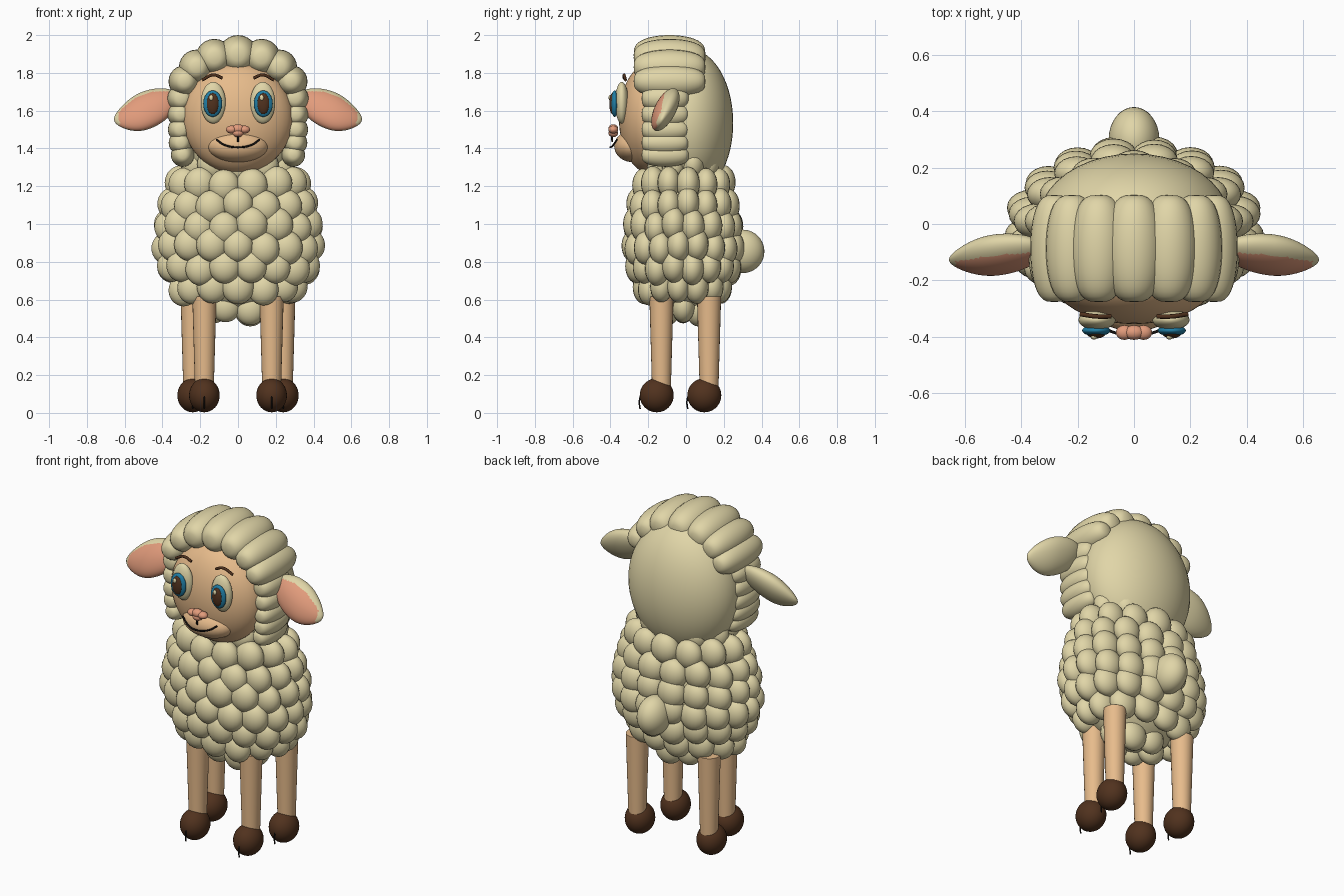
import bpy, bmesh, math, random
from mathutils import Vector

random.seed(4)
if "Cube" in bpy.data.objects:
    bpy.data.objects.remove(bpy.data.objects["Cube"], do_unlink=True)


def material(name, rgb):
    m = bpy.data.materials.new(name)
    m.use_nodes = True
    m.diffuse_color = (*rgb, 1)
    bsdf = next(n for n in m.node_tree.nodes if n.type == "BSDF_PRINCIPLED")
    bsdf.inputs["Base Color"].default_value = (*rgb, 1)
    bsdf.inputs["Roughness"].default_value = 0.8
    return m


WOOL = material("cream wool", (0.75, 0.67, 0.39))
SKIN = material("peach skin", (0.80, 0.50, 0.26))
PINK = material("pink", (0.76, 0.33, 0.20))
BROWN = material("dark brown", (0.082, 0.032, 0.013))
BLUE = material("blue iris", (0.015, 0.21, 0.38))
BLACK = material("black line", (0.01, 0.008, 0.007))


def finish(name, bm, *mats):
    bmesh.ops.recalc_face_normals(bm, faces=bm.faces)
    for f in bm.faces:
        f.smooth = True
    mesh = bpy.data.meshes.new(name)
    bm.to_mesh(mesh)
    bm.free()
    for m in mats:
        mesh.materials.append(m)
    ob = bpy.data.objects.new(name, mesh)
    bpy.context.collection.objects.link(ob)
    return ob


def add_blob(bm, shape, segs=24, rings=16):
    """Add a unit sphere whose points are moved by shape(v)."""
    verts = bmesh.ops.create_uvsphere(bm, u_segments=segs, v_segments=rings, radius=1)["verts"]
    for v in verts:
        v.co = shape(v.co.copy())
    return verts


def ellipsoid(loc, size):
    return lambda v: Vector(loc) + v * Vector(size)


def ball(name, loc, size, mat, segs=32, rings=20):
    bm = bmesh.new()
    add_blob(bm, ellipsoid(loc, size), segs, rings)
    return finish(name, bm, mat)


def tube(name, points, radius, mat):
    """Thin rounded line through the points."""
    cu = bpy.data.curves.new(name, "CURVE")
    cu.dimensions = "3D"
    cu.bevel_depth, cu.bevel_resolution, cu.use_fill_caps = radius, 2, True
    sp = cu.splines.new("BEZIER")
    sp.bezier_points.add(len(points) - 1)
    for bp, p in zip(sp.bezier_points, points):
        bp.co = p
        bp.handle_left_type = bp.handle_right_type = "AUTO"
    tmp = bpy.data.objects.new(name + "_path", cu)
    mesh = bpy.data.meshes.new_from_object(tmp)
    bpy.data.objects.remove(tmp)
    mesh.materials.clear()
    mesh.materials.append(mat)
    ob = bpy.data.objects.new(name, mesh)
    bpy.context.collection.objects.link(ob)


# Body: a core covered by staggered rings of wool lumps
ball("body_core", (0, -0.015, 0.93), (0.37, 0.26, 0.41), WOOL)
bm = bmesh.new()
rings = [(1.31, 0.23), (1.21, 0.305), (1.10, 0.345), (0.99, 0.37),
         (0.88, 0.38), (0.77, 0.355), (0.66, 0.29), (0.56, 0.13)]
for row, (z, radius) in enumerate(rings):
    count = round(math.tau * radius / 0.142)
    for i in range(count):
        a = math.tau * (i + 0.5 * (row % 2)) / count - math.pi / 2
        loc = (radius * math.cos(a), radius * 0.7 * math.sin(a) - 0.015,
               z + random.uniform(-0.012, 0.012))
        grow = random.uniform(0.96, 1.04)
        add_blob(bm, ellipsoid(loc, (0.083 * grow, 0.062 * grow, 0.088 * grow)), 20, 14)
finish("wool_lumps", bm, WOOL)
ball("tail", (0, 0.30, 0.855), (0.09, 0.115, 0.115), WOOL)


# Legs and hooves
def leg(name, x, y):
    bm = bmesh.new()
    ret = bmesh.ops.create_cone(bm, cap_ends=True, segments=24, radius1=0.05,
                                radius2=0.064, depth=0.48)
    bmesh.ops.translate(bm, verts=ret["verts"], vec=(x, y, 0.375))
    ob = finish(name + "_leg", bm, SKIN)
    for p in ob.data.polygons:
        p.use_smooth = len(p.vertices) == 4
    hoof_y = y - 0.025
    ball(name + "_hoof", (x, hoof_y, 0.093), (0.081, 0.09, 0.09), BROWN)
    tube(name + "_hoof_split", [(x, hoof_y - 0.083, 0.10), (x, hoof_y - 0.092, 0.06),
                                (x, hoof_y - 0.088, 0.02)], 0.004, BLACK)


for side, s in (("left", 1), ("right", -1)):
    leg("front_" + side, 0.178 * s, -0.13)
    leg("rear_" + side, 0.24 * s, 0.122)

# Head, with the face set in front of the wool
ball("head_back", (0, 0.01, 1.535), (0.34, 0.24, 0.395), WOOL, 40, 28)
ball("face", (0, -0.19, 1.56), (0.292, 0.165, 0.292), SKIN, 40, 28)
ball("muzzle", (0, -0.28, 1.412), (0.16, 0.1, 0.085), SKIN)


# Wool rolls arching over the head
def roll(x, z, r, mid, half):
    def shape(v):
        thick = max(1 - v.z * v.z, 0) ** 0.5
        k = r * thick ** -0.35 if thick > 1e-4 else 0
        return Vector((x + v.x * k, mid + v.z * half, z + v.y * k))
    return shape


arch = [(0, 1.895, 0.105), (0.125, 1.88, 0.1), (0.22, 1.83, 0.093), (0.283, 1.755, 0.085),
        (0.302, 1.665, 0.072), (0.305, 1.58, 0.068), (0.305, 1.50, 0.066),
        (0.303, 1.43, 0.064), (0.293, 1.365, 0.062)]
bm = bmesh.new()
for i, (x, z, r) in enumerate(arch):
    mid, half = (-0.087, 0.19) if i < 4 else (-0.11, 0.125)
    for s in ((1, -1) if x else (1,)):
        add_blob(bm, roll(x * s, z, r, mid, half), 24, 20)
finish("head_rolls", bm, WOOL)


# Ears: plump tapered leaves with a pink front
def ear(name, s):
    tilt = math.radians(-19)

    def shape(v):
        taper = 1 - 0.3 * max(v.x, 0) ** 2
        along = 0.178 * v.x
        up = (0.092 if v.z > 0 else 0.108) * v.z * taper
        y = -0.108 - 0.02 * v.x + 0.38 * up + 0.062 * v.y * taper
        x = 0.488 + along * math.cos(tilt) - up * math.sin(tilt) * 0.4
        return Vector((s * x, y, 1.61 + along * math.sin(tilt) + up))

    bm = bmesh.new()
    verts = add_blob(bm, lambda v: v, 48, 36)
    for f in bm.faces:
        c = f.calc_center_median()
        f.material_index = int(c.y < -0.25 - 0.35 * max(c.z, 0) and c.x < 0.84)
    for v in verts:
        v.co = shape(v.co.copy())
    finish(name, bm, WOOL, PINK)


# Paired face parts
for side, s in (("left", 1), ("right", -1)):
    ear(side + "_ear", s)
    ball(side + "_eye", (0.131 * s, -0.34, 1.642), (0.066, 0.036, 0.11), WOOL)
    ball(side + "_iris", (0.134 * s, -0.378, 1.637), (0.05, 0.02, 0.07), BLUE)
    ball(side + "_pupil", (0.134 * s, -0.388, 1.637), (0.033, 0.018, 0.056), BROWN)
    ball(side + "_eye_glint", (0.134 * s - 0.008, -0.402, 1.668), (0.011, 0.008, 0.015), WOOL, 16, 10)
    tube(side + "_brow", [(0.082 * s, -0.328, 1.772), (0.13 * s, -0.328, 1.789),
                          (0.19 * s, -0.32, 1.762)], 0.008, BROWN)

# Nose and mouth
bm = bmesh.new()
for x, z, w, h in ((-0.034, 1.5, 0.03, 0.021), (0.034, 1.5, 0.03, 0.021),
                   (0, 1.503, 0.036, 0.025), (0, 1.482, 0.03, 0.022)):
    add_blob(bm, ellipsoid((x, -0.385, z), (w, 0.026, h)))
finish("nose", bm, PINK)
tube("nose_line", [(0, -0.395, 1.48), (0, -0.39, 1.435)], 0.005, BLACK)
tube("smile", [(-0.115, -0.365, 1.447), (-0.07, -0.385, 1.418), (0, -0.4, 1.406),
               (0.07, -0.385, 1.418), (0.115, -0.365, 1.447)], 0.005, BLACK)
